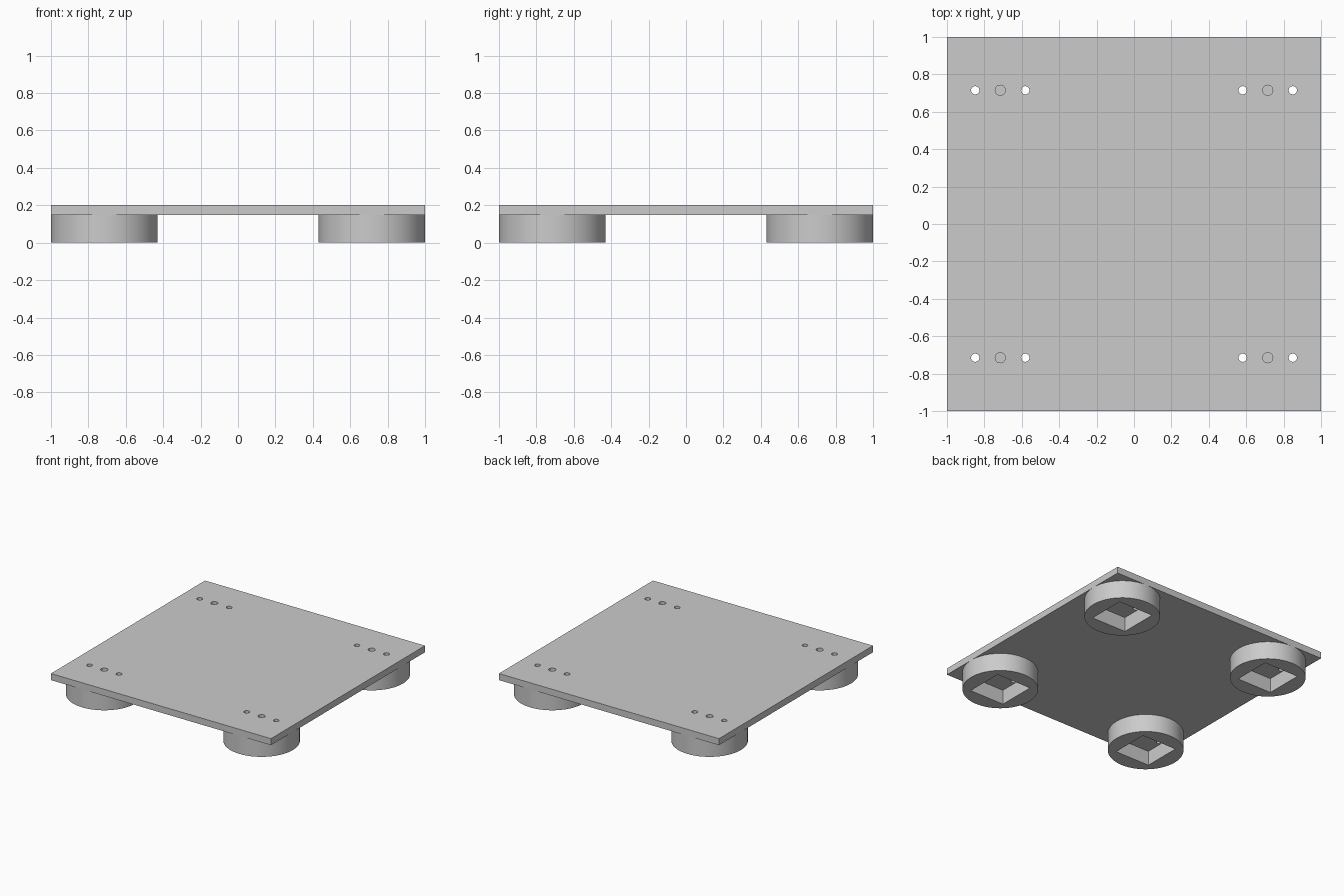
import bpy
import bmesh
import math
from mathutils import Matrix, Vector

if "Cube" in bpy.data.objects:
    bpy.data.objects.remove(bpy.data.objects["Cube"], do_unlink=True)

FOOT_POS = 0.715      # foot centre offset from the middle
FOOT_R = 0.285
DECK_Z, TOP_Z = 0.148, 0.202
POCKET_Z = 0.12       # ceiling of the square pocket
PIN_GAP = 0.134       # side holes, either side of the centre hole

gray = bpy.data.materials.new("light_gray")
gray.use_nodes = True
gray.diffuse_color = (0.6, 0.6, 0.6, 1)
gray.node_tree.nodes["Principled BSDF"].inputs["Base Color"].default_value = (0.6, 0.6, 0.6, 1)


def add_box(bm, x, y, half, z0, z1):
    size = Matrix.Diagonal((2 * half, 2 * half, z1 - z0, 1))
    bmesh.ops.create_cube(bm, size=1, matrix=Matrix.Translation((x, y, (z0 + z1) / 2)) @ size)


def add_cylinder(bm, x, y, radius, z0, z1, sides):
    bmesh.ops.create_cone(bm, cap_ends=True, segments=sides, radius1=radius, radius2=radius,
                          depth=z1 - z0, matrix=Matrix.Translation((x, y, (z0 + z1) / 2)))


def finish(bm, name):
    mesh = bpy.data.meshes.new(name)
    bm.to_mesh(mesh)
    bm.free()
    mesh.materials.append(gray)
    obj = bpy.data.objects.new(name, mesh)
    bpy.context.collection.objects.link(obj)
    return obj


def cut(obj, cutter):
    """Subtract the cutter, apply it and smooth the round walls."""
    mod = obj.modifiers.new("cut", "BOOLEAN")
    mod.operation, mod.solver, mod.object = "DIFFERENCE", "EXACT", cutter
    cutter.hide_render = True
    bpy.ops.object.select_all(action="DESELECT")
    bpy.context.view_layer.objects.active = obj
    obj.select_set(True)
    bpy.ops.object.modifier_apply(modifier=mod.name)
    bpy.data.objects.remove(cutter, do_unlink=True)
    bpy.ops.object.shade_smooth_by_angle(angle=math.radians(30))


corners = {"front_right": (-1, -1), "front_left": (1, -1),
           "back_right": (-1, 1), "back_left": (1, 1)}

# Flat square deck with three holes above each foot
deck_bm = bmesh.new()
add_box(deck_bm, 0, 0, 1, DECK_Z, TOP_Z)
deck = finish(deck_bm, "deck")
holes = bmesh.new()
for sx, sy in corners.values():
    x, y = sx * FOOT_POS, sy * FOOT_POS
    add_cylinder(holes, x, y, 0.027, DECK_Z - 0.1, TOP_Z + 0.1, 32)
    for side in (-1, 1):
        add_cylinder(holes, x + side * PIN_GAP, y, 0.022, DECK_Z - 0.1, TOP_Z + 0.1, 32)
cut(deck, finish(holes, "deck_hole_cutter"))

# Round feet, each with a square pocket below and two pin holes through its roof
for name, (sx, sy) in corners.items():
    x, y = sx * FOOT_POS, sy * FOOT_POS
    foot_bm = bmesh.new()
    add_cylinder(foot_bm, x, y, FOOT_R, 0, DECK_Z, 96)
    foot = finish(foot_bm, name + "_foot")
    pocket = bmesh.new()
    add_box(pocket, x, y, 0.158, -0.1, POCKET_Z)
    cut(foot, finish(pocket, "pocket_cutter"))
    pins = bmesh.new()
    for side in (-1, 1):
        add_cylinder(pins, x + side * PIN_GAP, y, 0.022, POCKET_Z - 0.05, DECK_Z + 0.1, 32)
    cut(foot, finish(pins, "pin_hole_cutter"))
